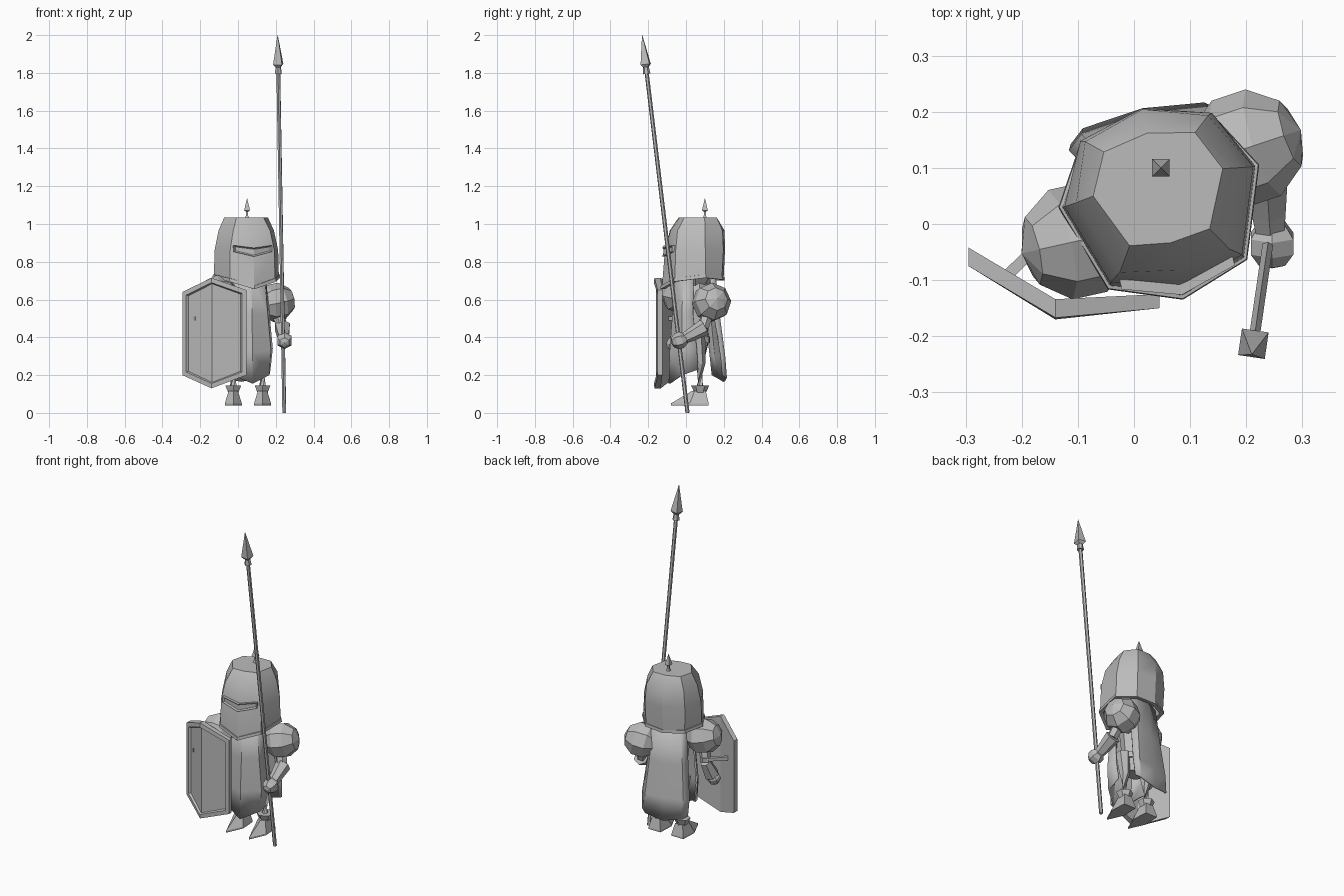
import bpy, bmesh, math
from mathutils import Vector, Matrix

if "Cube" in bpy.data.objects:
    bpy.data.objects.remove(bpy.data.objects["Cube"], do_unlink=True)

steel = bpy.data.materials.new("plain_grey")
steel.use_nodes = True
GREY = (0.5, 0.5, 0.5, 1)
steel.diffuse_color = GREY
steel.node_tree.nodes["Principled BSDF"].inputs["Base Color"].default_value = GREY

# The body and helmet are turned a little towards the spear side
TURN = Matrix.Translation((0.05, 0.04, 0)) @ Matrix.Rotation(math.radians(12), 4, "Z")
STILL = Matrix.Identity(4)


def finish(name, bm, matrix=STILL, smooth=False):
    bmesh.ops.transform(bm, matrix=matrix, verts=bm.verts)
    mesh = bpy.data.meshes.new(name)
    bm.to_mesh(mesh)
    bm.free()
    mesh.materials.append(steel)
    ob = bpy.data.objects.new(name, mesh)
    bpy.context.collection.objects.link(ob)
    if smooth:
        bpy.ops.object.select_all(action="DESELECT")
        ob.select_set(True)
        bpy.context.view_layer.objects.active = ob
        bpy.ops.object.shade_smooth_by_angle(angle=math.radians(30))
    return ob


def loft(rings, caps=True, loop=False):
    """Skin a list of equal-length closed rings."""
    bm = bmesh.new()
    rows = [[bm.verts.new(p) for p in ring] for ring in rings]
    n = len(rows[0])
    pairs = list(zip(rows, rows[1:])) + ([(rows[-1], rows[0])] if loop else [])
    for a, b in pairs:
        for i in range(n):
            j = (i + 1) % n
            bm.faces.new((a[i], a[j], b[j], b[i]))
    if caps and not loop:
        bm.faces.new(rows[0])
        bm.faces.new(rows[-1])
    bmesh.ops.recalc_face_normals(bm, faces=bm.faces)
    return bm


def tube(name, stations, sides=6):
    """Limb or shaft through (point, radius) stations."""
    pts = [Vector(p) for p, r in stations]
    rings = []
    for i, (p, r) in enumerate(stations):
        along = pts[min(i + 1, len(pts) - 1)] - pts[max(i - 1, 0)]
        rot = along.to_track_quat("Z", "Y")
        angles = [math.tau * (k + 0.5) / sides for k in range(sides)]
        rings.append([pts[i] + rot @ Vector((r * math.cos(a), r * math.sin(a), 0)) for a in angles])
    return finish(name, loft(rings))


def ball(name, centre, radius, axis, segments=8, rings=5):
    bm = bmesh.new()
    bmesh.ops.create_uvsphere(bm, u_segments=segments, v_segments=rings, radius=radius)
    rot = Vector(axis).to_track_quat("Z", "Y").to_matrix().to_4x4()
    return finish(name, bm, Matrix.Translation(centre) @ rot)


def mirrored(half):
    """Close a half outline, front to back, across x = 0."""
    return half + [(-p[0],) + tuple(p[1:]) for p in half[-2:0:-1]]


def level(half, z):
    return mirrored([(x, y, z) for x, y in half])


# Helmet: eight-sided bell with a front ridge and a hollow underside
brow = [(0, -.155), (.12, -.122), (.172, .027), (.12, .136), (0, .17)]
shoulder = [(0, -.125), (.1, -.108), (.15, .03), (.112, .133), (0, .168)]
crown = [(0, -.075), (.073, -.065), (.118, .035), (.083, .108), (0, .125)]
edge = mirrored([(0, -.172, .655), (.122, -.128, .695), (.176, .027, .715),
                 (.116, .128, .705), (0, .162, .70)])
inner = [(x * .9, y * .9, z) for x, y, z in edge]
roof = [(x, y, .8) for x, y, z in inner]
finish("helmet", loft([roof, inner, edge, level(brow, .86), level(shoulder, .965),
                       level(crown, 1.035)]), TURN, True)


# Rim around the lower edge of the helmet
def rim(scale, dz):
    return [(x * scale, y * scale, z + dz) for x, y, z in edge]


finish("helmet_rim", loft([rim(1.04, 0), rim(1.03, .018), rim(.97, .018), rim(.97, 0)],
                          loop=True), TURN)

# Visor: raised bent frame with a sunken slit
visor = []
for x, y, top, low in ((-.103, -.138, .887, .853), (0, -.17, .873, .828), (.103, -.138, .887, .853)):
    visor.append([(x, y, top), (x, y, low), (x, y + .03, low), (x, y + .03, top)])
bm = loft(visor)
front = [f for f in bm.faces if f.normal.y < -.8]
bmesh.ops.inset_region(bm, faces=front, thickness=.007, depth=-.008, use_even_offset=True)
finish("visor", bm, TURN)

# Crest spike
tube("crest_spike", [((.048, .1, z), r) for z, r in
                     ((1.03, .016), (1.045, .008), (1.065, .008), (1.072, .022), (1.135, .001))], 4)

# Head and torso
ball("head", (.05, .05, .76), .11, (0, 0, 1))
body = [(0, -.075), (.07, -.055), (.1, 0), (.07, .06), (0, .08)]
rows = [(.6, .30), (.85, .38), (.8, .43), (1, .6), (.7, .70)]
finish("torso", loft([level([(x * s, y * s + .015) for x, y in body], z) for s, z in rows]), TURN)
belt = [[(x * s, y * s + .015, z) for x, y, _ in level(body, 0)]
        for s, z in ((.92, .37), (.92, .405), (.75, .405), (.75, .37))]
finish("belt", loft(belt, loop=True), TURN)


def cloth(name, rows):
    """Hanging sheet; rows hold half width, middle y, edge y, middle z, edge z."""
    bm = bmesh.new()
    grid = []
    for w, ym, ye, zm, ze in rows:
        grid.append([bm.verts.new((w * math.sin(u * math.pi / 2), ym + (ye - ym) * u * u,
                                   zm + (ze - zm) * abs(u))) for u in (-1, -.6, 0, .6, 1)])
    for a, b in zip(grid, grid[1:]):
        for i in range(4):
            bm.faces.new((a[i], a[i + 1], b[i + 1], b[i]))
    bmesh.ops.recalc_face_normals(bm, faces=bm.faces)
    ob = finish(name, bm, TURN, True)
    mod = ob.modifiers.new("thickness", "SOLIDIFY")
    mod.thickness = .01
    mod.offset = 0


cloth("front_tabard", [(.09, -.095, -.02, .72, .72), (.11, -.11, -.025, .52, .52),
                       (.13, -.125, -.01, .32, .34), (.12, -.13, .0, .155, .23)])
cloth("back_cape", [(.10, .115, .07, .72, .72), (.12, .135, .09, .5, .5),
                    (.14, .155, .12, .3, .3), (.135, .165, .13, .165, .20)])

# Legs and pointed boots
for side, x in (("right", -.025), ("left", .13)):
    tube(side + "_leg", [((x, .075, .12), .024), ((x, .075, .26), .028), ((x, .06, .40), .042)])
    sole = [(0, -.155), (.045, -.055), (.04, .045)]
    ankle = [(0, -.045), (.025, -.03), (.025, .03)]

    def boot_ring(half, z):
        return [(x + px, .075 + py, z) for px, py in half + [(-a, b) for a, b in half[:0:-1]]]
    finish(side + "_boot", loft([boot_ring(sole, .04), boot_ring(sole, .05), boot_ring(ankle, .115)]))
    tube(side + "_boot_cuff", [((x, .075, .105), .03), ((x, .075, .145), .048)])

# Left arm holding the spear
ball("left_pauldron", (.2, .135, .585), .105, (.9, .3, .2))
tube("left_upper_arm", [((.2, .125, .56), .035), ((.235, .09, .45), .03)])
tube("left_gauntlet", [((.235, .1, .455), .045), ((.24, .02, .41), .034), ((.243, -.02, .39), .028)])
ball("left_hand", (.246, -.035, .383), .046, (0, -1, -.3), 6, 5)

# Right arm behind the shield
ball("right_pauldron", (-.1, -.03, .625), .105, (-.9, -.2, .2))
tube("right_upper_arm", [((-.1, -.03, .6), .035), ((-.125, -.015, .48), .03)])
tube("right_gauntlet", [((-.125, -.01, .48), .032), ((-.14, -.05, .39), .044)])
ball("right_hand", (-.143, -.065, .365), .04, (0, -.5, -1), 6, 5)
tube("shield_strap", [((-.235, -.1, .5), .014), ((-.12, .01, .5), .014)], 4)

# Shield: two flat halves folded down the middle, with a sunken panel
outline = [(-.14, .715), (.045, .65), (.045, .2), (-.14, .13), (-.295, .2), (-.295, .64)]


def fold(x, middle, left, right):
    return middle if x == -.14 else (left if x < 0 else right)


shield_front = [(x, fold(x, -.167, -.075, -.15), z) for x, z in outline]
shield_back = [(x, fold(x, -.134, -.042, -.125), z) for x, z in outline]
bm = loft([shield_front, shield_back], caps=False)
bm.verts.ensure_lookup_table()
panels = []
for start in (0, 6):
    for picks in ((0, 1, 2, 3), (0, 3, 4, 5)):
        panels.append(bm.faces.new([bm.verts[start + i] for i in picks]))
bmesh.ops.recalc_face_normals(bm, faces=bm.faces)
bmesh.ops.inset_region(bm, faces=panels[:2], thickness=.024, depth=0, use_even_offset=True)
bmesh.ops.inset_region(bm, faces=panels[:2], thickness=.006, depth=-.012, use_even_offset=True)
finish("shield", bm)

# Spear: leaning shaft with socket and four-sided point
butt, tip = Vector((.245, .008, 0)), Vector((.21, -.232, 2))


def on_spear(z):
    return tuple(butt.lerp(tip, z / 2))


tube("spear_shaft", [(on_spear(0), .011), (on_spear(1.82), .011)])
tube("spear_socket", [(on_spear(1.795), .02), (on_spear(1.84), .014)])
tube("spear_head", [(on_spear(1.825), .012), (on_spear(1.845), .034), (on_spear(2), .001)], 4)
